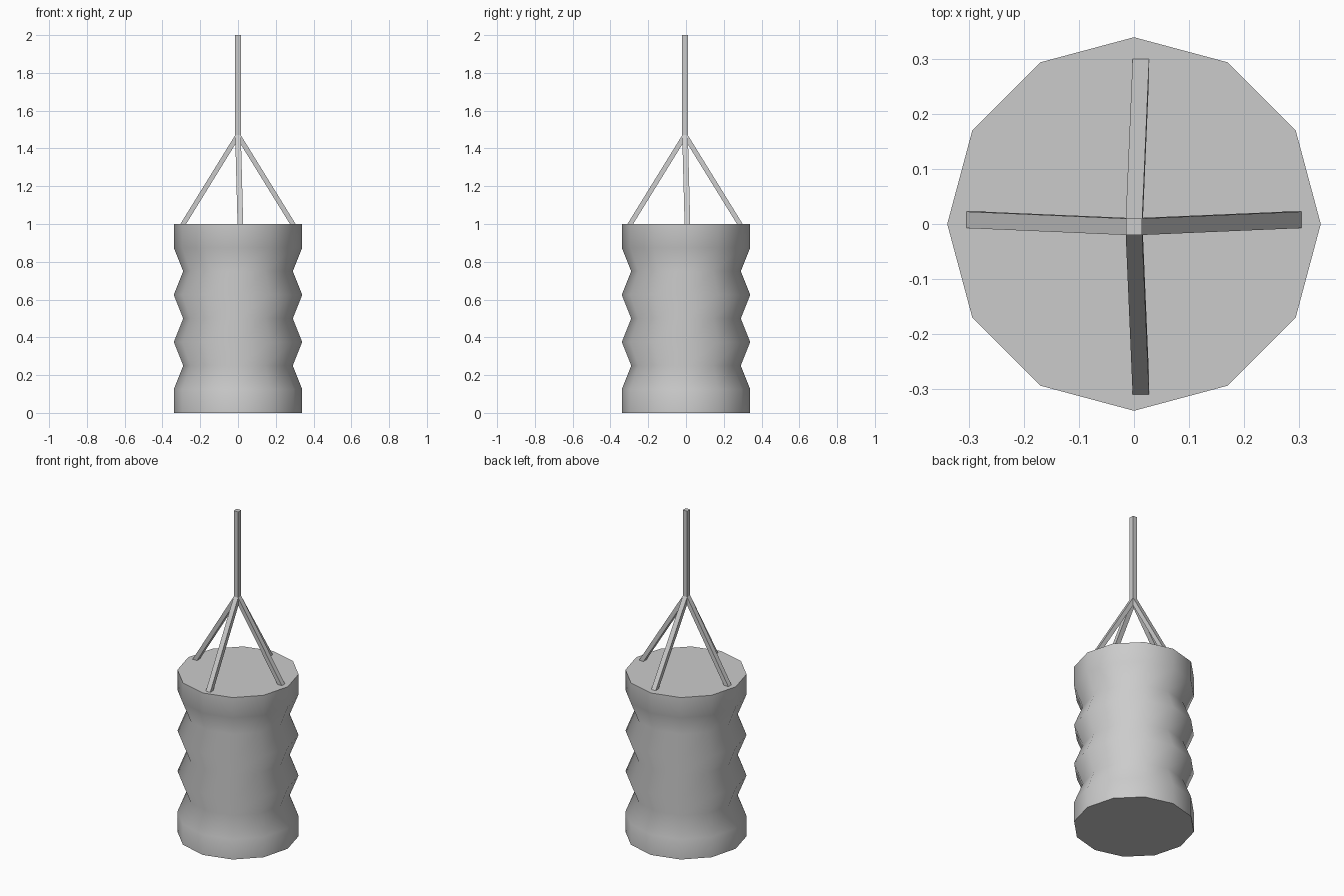
import bpy, bmesh, math

if "Cube" in bpy.data.objects:
    bpy.data.objects.remove(bpy.data.objects["Cube"])

SIDES = 12


def finish(bm, name):
    bmesh.ops.recalc_face_normals(bm, faces=bm.faces[:])
    mesh = bpy.data.meshes.new(name)
    bm.to_mesh(mesh)
    bm.free()
    obj = bpy.data.objects.new(name, mesh)
    bpy.context.collection.objects.link(obj)
    return obj


def square_rope(name, low, high, half=0.015):
    """Square prism with horizontal ends, sheared between two centres."""
    bm = bmesh.new()
    bmesh.ops.create_cube(bm, size=1)
    for v in bm.verts:
        c = high if v.co.z > 0 else low
        v.co = (c[0] + 2 * half * v.co.x, c[1] + 2 * half * v.co.y, c[2])
    return finish(bm, name)


# Punching bag body: pinched profile, twelve sides, flat caps
profile = [(0.34, 0), (0.34, 0.125), (0.29, 0.25), (0.34, 0.375), (0.29, 0.5),
           (0.34, 0.625), (0.29, 0.75), (0.34, 0.875), (0.34, 1.0)]
bm = bmesh.new()
rings = []
for r, z in profile:
    angles = [2 * math.pi * i / SIDES for i in range(SIDES)]
    rings.append([bm.verts.new((r * math.cos(a), r * math.sin(a), z)) for a in angles])
for a, b in zip(rings, rings[1:]):
    for i in range(SIDES):
        j = (i + 1) % SIDES
        bm.faces.new((a[i], a[j], b[j], b[i]))
bm.faces.new(rings[0][::-1])
bm.faces.new(rings[-1])
body = finish(bm, "bag_body")
bpy.ops.object.select_all(action='DESELECT')
body.select_set(True)
bpy.context.view_layer.objects.active = body
bpy.ops.object.shade_smooth_by_angle(angle=math.radians(60))

# Hanging rope
cy = -0.005
knot = (0, cy, 1.47)
square_rope("hanging_rope", knot, (0, cy, 2.0))

# Four slanted straps from the knot to the bag rim
reach, drift = 0.29, 0.0125
for name, x, y in (("right", reach, cy + drift), ("left", -reach, cy + drift),
                   ("back", drift, cy + reach), ("front", drift, cy - reach)):
    square_rope(name + "_strap", (x, y, 1.0), knot)
